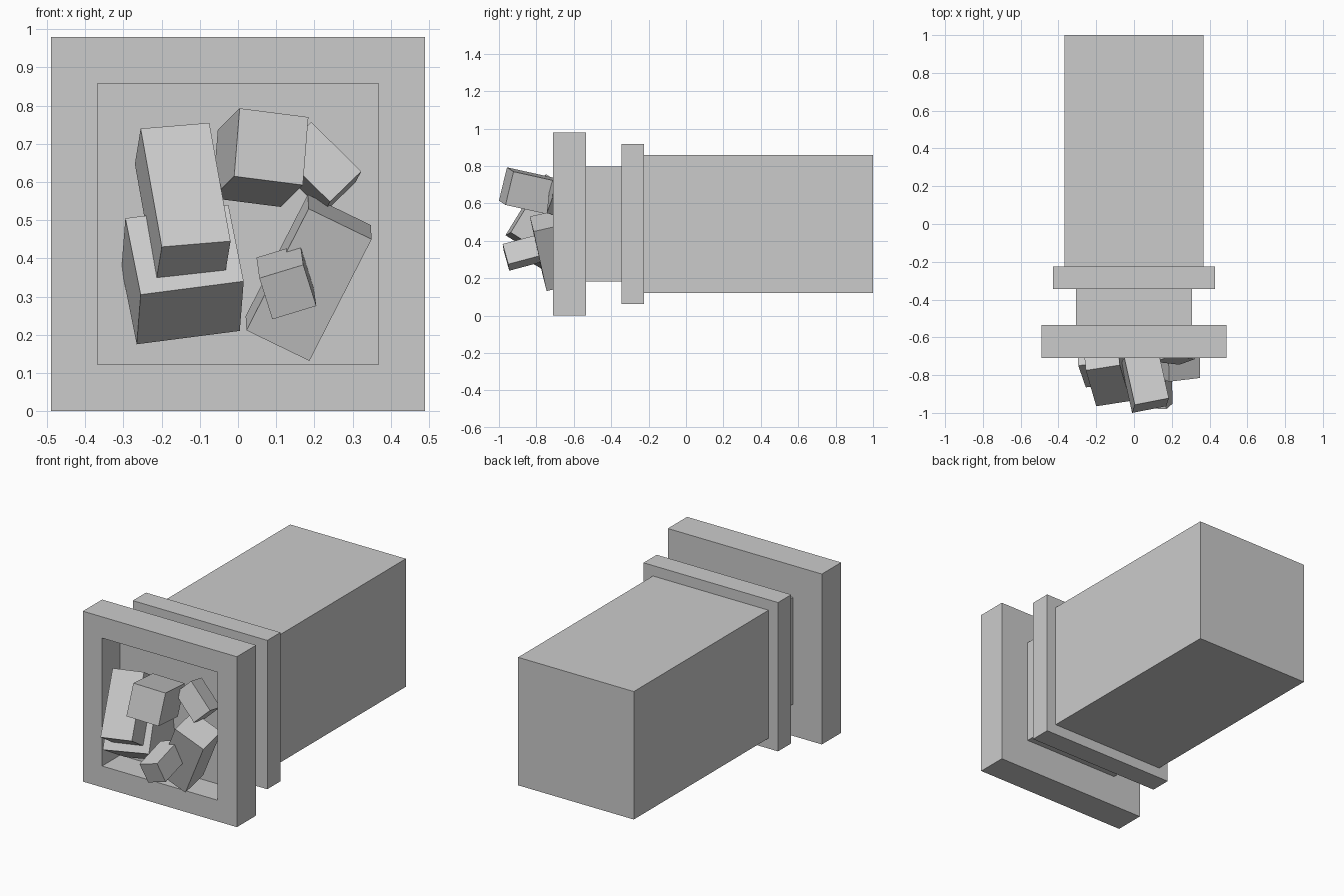
import bpy, bmesh
from mathutils import Vector

if "Cube" in bpy.data.objects:
    bpy.data.objects.remove(bpy.data.objects["Cube"])


def finish(name, bm):
    bmesh.ops.recalc_face_normals(bm, faces=bm.faces)
    mesh = bpy.data.meshes.new(name)
    bm.to_mesh(mesh)
    bm.free()
    obj = bpy.data.objects.new(name, mesh)
    bpy.context.collection.objects.link(obj)


# Square stepped barrel: (half width, y) from the closed back to the recess floor
CZ = 0.49
profile = [(.368, 1), (.368, -.225), (.428, -.225), (.428, -.345), (.307, -.345),
           (.307, -.535), (.49, -.535), (.49, -.71), (.368, -.71), (.368, -.545)]
bm = bmesh.new()
rings = [[bm.verts.new((sx * h, y, CZ + sz * h))
          for sx, sz in ((-1, -1), (1, -1), (1, 1), (-1, 1))] for h, y in profile]
for a, b in zip(rings, rings[1:]):
    for i in range(4):
        j = (i + 1) % 4
        bm.faces.new((a[i], a[j], b[j], b[i]))
bm.faces.new(rings[0])
bm.faces.new(rings[-1])
finish("barrel", bm)


def chunk(name, p, u, v, depth):
    """Tilted box: front corner, two front-face edges, thickness going back."""
    p, u, v = Vector(p), Vector(u), Vector(v)
    w = u.cross(v).normalized() * depth
    if w.y < 0:
        w = -w
    v = w.cross(u).normalized() * v.length * (1 if w.cross(u).dot(v) > 0 else -1)
    bm = bmesh.new()
    bmesh.ops.create_cube(bm, size=1)
    for vert in bm.verts:
        a, b, c = (k + .5 for k in vert.co)
        vert.co = p + u * a + v * b + w * c
    finish(name, bm)


# Rubble blocks sitting in the recess
chunk("tall_chunk", (-.255, -.775, .74), (.18, .028, .015), (.055, -.19, -.31), .175)
chunk("low_left_chunk", (-.255, -.865, .305), (.27, .033, .035), (-.04, .115, .20), .258)
chunk("top_chunk", (-.01, -1.0, .615), (.18, .035, -.023), (.015, .043, .178), .27)
chunk("small_right_chunk", (.192, -.70, .757), (.131, -.015, -.129), (-.081, -.03, -.081), .12)
chunk("slab_chunk", (.185, -.835, .53), (.165, .02, -.08), (-.16, .07, -.32), .17)
chunk("small_front_chunk", (.056, -.975, .348), (.115, -.005, .035), (.033, .03, -.108), .21)
